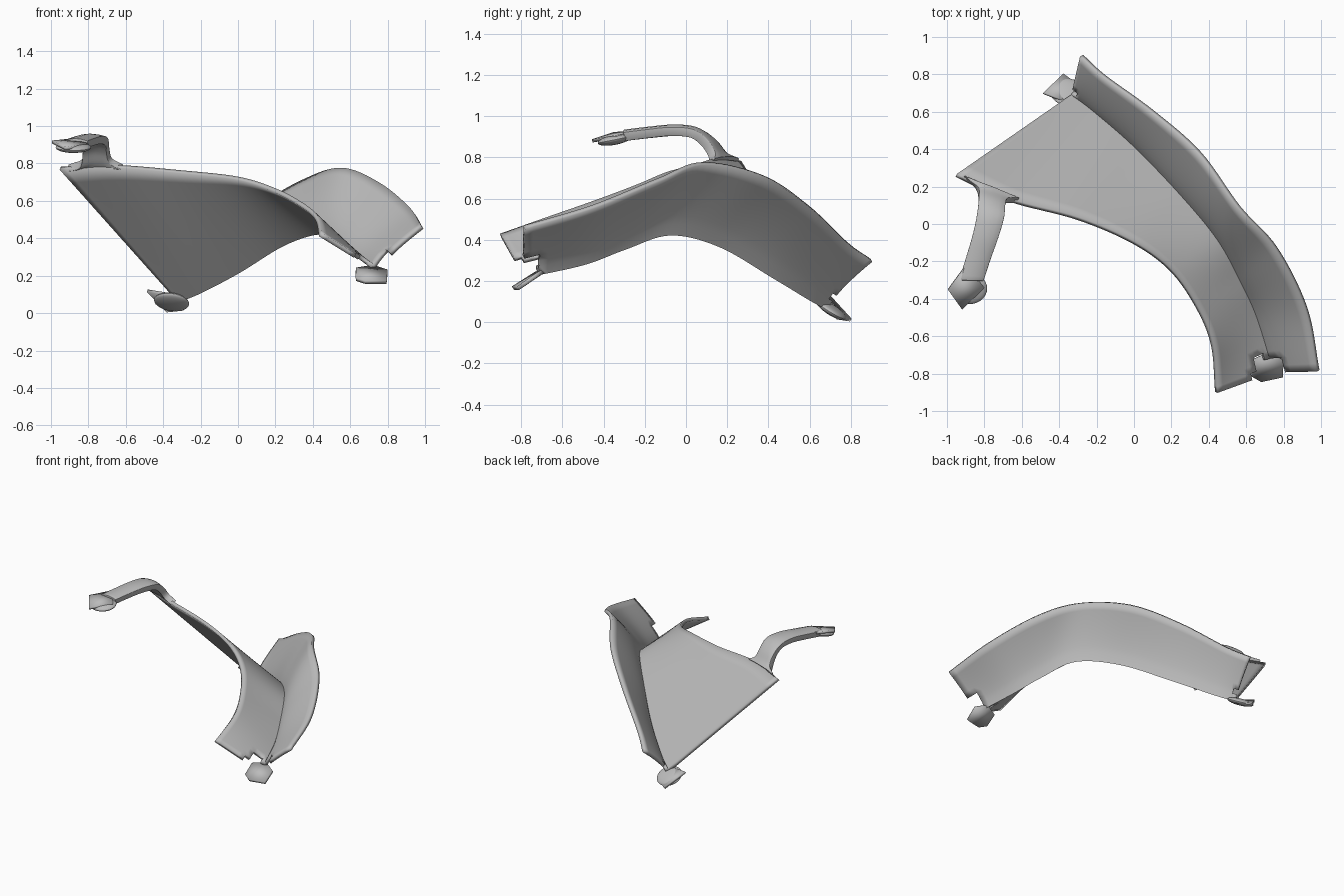
import bpy, bmesh, math
from mathutils import Vector

cube = bpy.data.objects.get("Cube")
if cube:
    bpy.data.objects.remove(cube)

grey = bpy.data.materials.new("plain_grey")
grey.use_nodes = True
grey.diffuse_color = (0.5, 0.5, 0.5, 1)
grey.node_tree.nodes["Principled BSDF"].inputs["Base Color"].default_value = grey.diffuse_color


def finish(name, bm, thickness=0, bevel=0):
    bmesh.ops.recalc_face_normals(bm, faces=bm.faces)
    mesh = bpy.data.meshes.new(name)
    bm.to_mesh(mesh)
    bm.free()
    mesh.materials.append(grey)
    ob = bpy.data.objects.new(name, mesh)
    bpy.context.collection.objects.link(ob)
    if thickness:
        mod = ob.modifiers.new("Thickness", 'SOLIDIFY')
        mod.thickness, mod.offset = thickness, 0
        mod.use_even_offset = True
    if bevel:
        mod = ob.modifiers.new("Soft edges", 'BEVEL')
        mod.width, mod.segments = bevel, 2
    bpy.ops.object.select_all(action='DESELECT')
    bpy.context.view_layer.objects.active = ob
    ob.select_set(True)
    bpy.ops.object.shade_smooth_by_angle(angle=math.radians(38))
    return ob


def spline(points, count):
    """Smooth curve through all points."""
    p = [Vector(q) for q in points]
    p = [2 * p[0] - p[1]] + p + [2 * p[-1] - p[-2]]
    result = []
    for i in range(count + 1):
        u = i / count * (len(p) - 3)
        k = min(int(u), len(p) - 4)
        t = u - k
        a, b, c, d = p[k:k + 4]
        result.append(0.5 * (2 * b + (c - a) * t + (2 * a - 5 * b + 4 * c - d) * t ** 2
                             + (3 * b - a - 3 * c + d) * t ** 3))
    return result


def grid(rows):
    """Skin of quads over equally long rows of points."""
    bm = bmesh.new()
    verts = [[bm.verts.new(p) for p in row] for row in rows]
    for r, s in zip(verts, verts[1:]):
        for i in range(len(r) - 1):
            bm.faces.new((r[i], r[i + 1], s[i + 1], s[i]))
    return bm


# Three guiding edges of the shell, running from the back to the front
STEPS = 56
edge = spline([(-.95, .26, .775), (-.67, .13, .785), (-.3, .03, .755), (0, -.1, .72),
               (.2, -.25, .655), (.34, -.45, .58), (.42, -.65, .51), (.44, -.9, .42)], STEPS)
groove = spline([(-.33, .69, .08), (-.22, .61, .12), (0, .42, .235), (.25, .16, .385),
                 (.45, -.08, .44), (.57, -.3, .37), (.66, -.5, .295), (.75, -.79, .23)], STEPS)
rim = spline([(-.28, .90, .30), (-.16, .79, .38), (.1, .6, .56), (.35, .38, .705),
              (.56, .09, .77), (.76, -.13, .69), (.92, -.45, .56), (.985, -.785, .46)], STEPS)

# Shell: inner plate falls to the groove, outer wall rises and flares from it
rows = [[a.lerp(g, k / 10) for a, g in zip(edge, groove)] for k in range(10)]
for k in range(9):
    s = k / 8
    row = []
    for g, r in zip(groove, rim):
        p = g.lerp(r, s ** 1.3)
        p.z = g.z + (r.z - g.z) * s
        row.append(p)
    rows.append(row)
shell = grid(rows)

# Notches for the clips at both ends of the groove
notch = []
for f in shell.faces:
    c = f.calc_center_median()
    if (c.y < -.71 and .63 < c.x < .81) or (c.y > .70 and c.z < .13):
        notch.append(f)
bmesh.ops.delete(shell, geom=notch, context='FACES')
finish("curved_shell", shell, .024)

# Arm rising from the plate corner and bending forwards
left = spline([(-.91, .25, .775), (-.84, .19, .80), (-.83, .13, .87), (-.835, .05, .915),
               (-.855, -.05, .925), (-.89, -.17, .915), (-.93, -.3, .90)], 30)
right = spline([(-.62, .125, .78), (-.68, .125, .815), (-.695, .09, .87), (-.70, .03, .915),
                (-.73, -.07, .925), (-.77, -.18, .915), (-.81, -.3, .90)], 30)
finish("arm", grid([[a.lerp(b, k / 4) + Vector((0, 0, .012 * math.sin(math.pi * k / 4)))
                     for a, b in zip(left, right)] for k in range(5)]), .045, .01)


def pad(name, corners, thickness=.016):
    bm = bmesh.new()
    bm.faces.new([bm.verts.new(c) for c in corners])
    bmesh.ops.triangulate(bm, faces=bm.faces)
    finish(name, bm, thickness)


def bulge(name, centre, radii, normal):
    """Flattened ball lying against a pad."""
    bm = bmesh.new()
    bmesh.ops.create_uvsphere(bm, u_segments=28, v_segments=14, radius=1)
    turn = Vector((0, 0, 1)).rotation_difference(Vector(normal))
    for v in bm.verts:
        v.co = turn @ Vector([a * b for a, b in zip(v.co, radii)]) + Vector(centre)
    finish(name, bm)


# Mounting clips
pad("arm_clip_pad", [(-.995, -.35, .915), (-.9, -.22, .925), (-.8, -.34, .90), (-.92, -.455, .88)])
bulge("arm_clip_bulge", (-.88, -.345, .886), (.095, .085, .025), (0, -.2, 1))
pad("back_clip_pad", [(-.485, .70, .12), (-.38, .80, .01), (-.29, .735, .02), (-.36, .65, .10)])
bulge("back_clip_bulge", (-.355, .705, .06), (.095, .085, .024), (.15, .62, 1))
pad("front_clip_pad", [(.63, -.73, .235), (.63, -.81, .18), (.68, -.84, .165),
                       (.795, -.815, .165), (.8, -.73, .225), (.72, -.69, .25)], .02)
